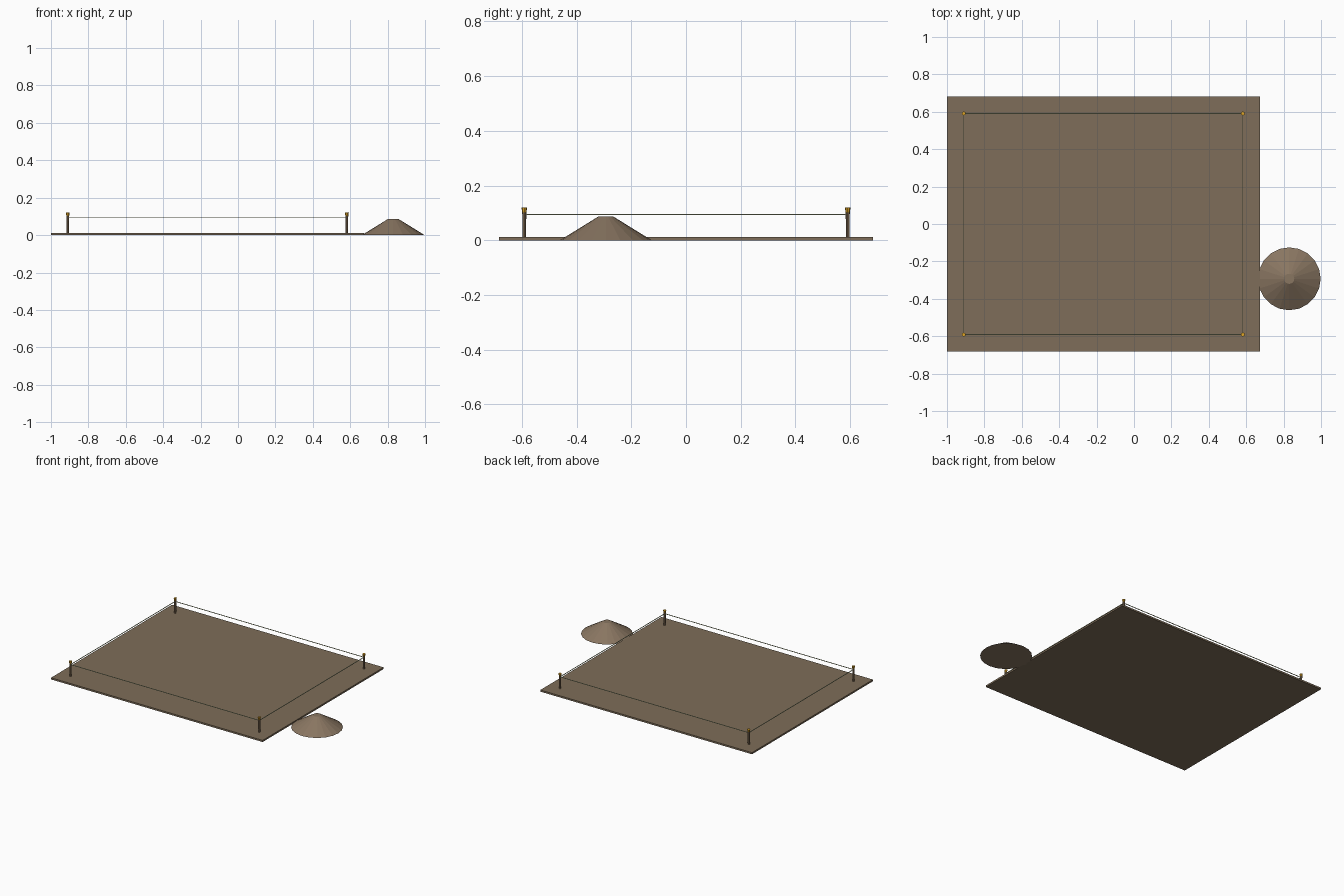
import bpy

if "Cube" in bpy.data.objects:
    bpy.data.objects.remove(bpy.data.objects["Cube"])

def mat(name, c):
    m = bpy.data.materials.new(name)
    m.diffuse_color = (*c, 1)
    m.use_nodes = True
    m.node_tree.nodes["Principled BSDF"].inputs["Base Color"].default_value = m.diffuse_color
    return m

SOIL = mat("soil", (0.21, 0.155, 0.10))
SPOIL = mat("loose_soil", (0.25, 0.18, 0.12))
WOOD = mat("wood", (0.25, 0.17, 0.10))
PAINT = mat("orange_paint", (0.75, 0.38, 0.02))
CORD = mat("cord", (0.55, 0.6, 0.35))

def finish(name, m):
    o = bpy.context.object
    o.name = name
    o.data.materials.append(m)
    return o

def box(name, lo, hi, m):
    bpy.ops.mesh.primitive_cube_add(size=1, location=[(a + b) / 2 for a, b in zip(lo, hi)])
    o = bpy.context.object
    o.scale = [b - a for a, b in zip(lo, hi)]
    return finish(name, m)

def cone(name, x, y, z0, z1, r0, r1, n, m):
    bpy.ops.mesh.primitive_cone_add(vertices=n, radius1=r0, radius2=r1, depth=z1 - z0,
                                    location=(x, y, (z0 + z1) / 2))
    return finish(name, m)

# Cleared ground pad and spoil heap
box("ground_pad", (-1, -0.683, 0), (0.673, 0.683, 0.012), SOIL)
cone("spoil_heap", 0.83, -0.293, 0, 0.087, 0.168, 0.027, 20, SPOIL)

# Corner stakes with painted tops
X0, X1, Y = -0.91, 0.582, 0.591
for x in (X0, X1):
    for y in (-Y, Y):
        cone("stake", x, y, 0.006, 0.105, 0.0065, 0.0075, 8, WOOD)
        cone("stake_cap", x, y, 0.099, 0.12, 0.007, 0.0105, 8, PAINT)

# String lines between the stakes
T, Z = 0.0018, 0.095
for y in (-Y, Y):
    box("string_long", (X0, y - T, Z - T), (X1, y + T, Z + T), CORD)
for x in (X0, X1):
    box("string_short", (x - T, -Y, Z - T), (x + T, Y, Z + T), CORD)
